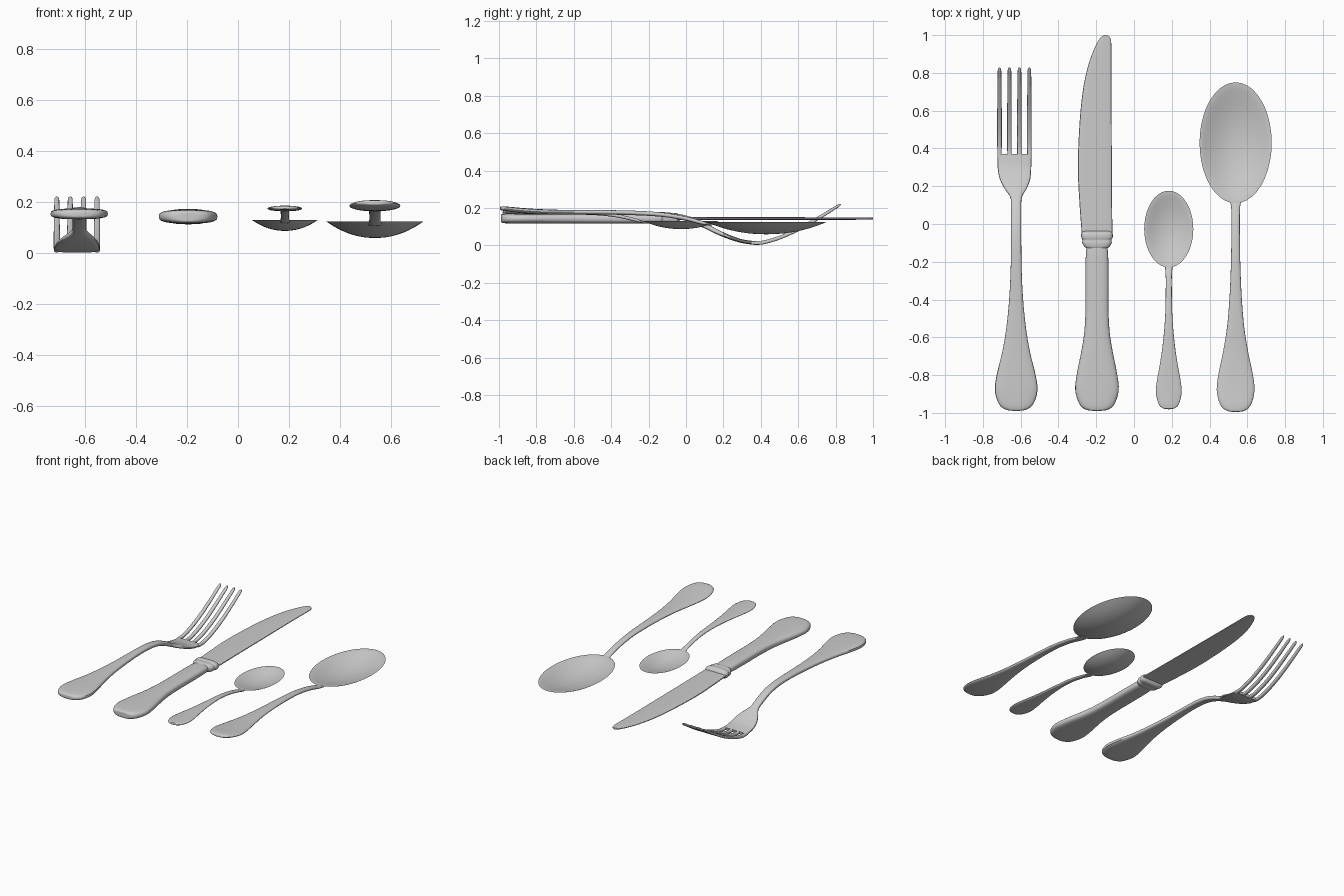
import bpy, math
from mathutils import Vector


def catmull(keys, steps):
    """Smooth curve through a list of equal-length key tuples."""
    k = [Vector(p) for p in keys]
    k = [2 * k[0] - k[1]] + k + [2 * k[-1] - k[-2]]
    out = []
    for i in range(1, len(k) - 2):
        a, b, c, d = k[i - 1:i + 3]
        for s in range(steps):
            u = s / steps
            out.append(0.5 * (2 * b + (c - a) * u + (2 * a - 5 * b + 4 * c - d) * u * u
                              + (3 * b - a - 3 * c + d) * u ** 3))
    return out + [k[-2]]


def make(name, verts, faces, angle=40):
    me = bpy.data.meshes.new(name)
    me.from_pydata(verts, [], faces)
    me.update()
    ob = bpy.data.objects.new(name, me)
    bpy.context.collection.objects.link(ob)
    bpy.ops.object.select_all(action='DESELECT')
    ob.select_set(True)
    bpy.context.view_layer.objects.active = ob
    bpy.ops.object.shade_smooth_by_angle(angle=math.radians(angle))
    return ob


def loft(name, cx, keys, power=2.4, sides=24, steps=4):
    """Superellipse sections along y; key = (y, half width, z, thickness, x shift)."""
    rows = catmull([tuple(k) + (0,) * (5 - len(k)) for k in keys], steps)
    verts, faces = [], []
    for i, (y, w, z, t, dx) in enumerate(rows):
        a, b = rows[max(i - 1, 0)], rows[min(i + 1, len(rows) - 1)]
        tan = Vector((b[0] - a[0], b[2] - a[2])).normalized()
        for j in range(sides):
            c, s = math.cos(math.tau * j / sides), math.sin(math.tau * j / sides)
            px = math.copysign(abs(c) ** (2 / power), c) * max(w, 0.002)
            pn = math.copysign(abs(s) ** (2 / power), s) * max(t, 0.002) / 2
            verts.append((cx + dx + px, y - tan.y * pn, z + tan.x * pn))
    n = sides
    for i in range(len(rows) - 1):
        for j in range(n):
            k = (j + 1) % n
            faces.append((i * n + j, i * n + k, (i + 1) * n + k, (i + 1) * n + j))
    faces.append(tuple(reversed(range(n))))
    faces.append(tuple(range((len(rows) - 1) * n, len(rows) * n)))
    # flip so normals point outward
    return make(name, verts, [tuple(reversed(f)) for f in faces])


def bowl(name, cx, cy, rx, ry, rim, depth, thick, rings=10, sides=40):
    """Hollow oval dish with outer and inner skins joined at the rim."""
    verts, faces = [], []
    for sign, off in ((1, 0), (-1, thick)):
        base = len(verts)
        verts.append((cx, cy, rim - depth + off))
        for r in range(1, rings + 1):
            q = r / rings
            z = rim - depth * (1 - q ** 2.1) + off * (1 - q ** 6 * 0.5) - off * 0.5 * q ** 6
            k = 1 - 0.02 * (off > 0) * q
            for j in range(sides):
                a = math.tau * j / sides
                verts.append((cx + rx * q * k * math.cos(a), cy + ry * q * k * math.sin(a), z))
        for r in range(rings):
            for j in range(sides):
                k = (j + 1) % sides
                o = base + 1 + r * sides
                p = o - sides
                f = (base, o + k, o + j) if r == 0 else (p + j, p + k, o + k, o + j)
                faces.append(f if sign > 0 else tuple(reversed(f)))
    half = len(verts) // 2
    o = half - sides
    for j in range(sides):
        k = (j + 1) % sides
        faces.append((o + j, o + k, o + half + k, o + half + j))
    return make(name, verts, faces)


# fork: handle and head in one sweep
FX = -0.624
loft("fork_handle_and_head", FX, [
    (-0.99, 0.0, 0.153, 0.012), (-0.984, 0.05, 0.153, 0.03), (-0.955, 0.09, 0.153, 0.04),
    (-0.88, 0.113, 0.154, 0.042), (-0.79, 0.101, 0.155, 0.04), (-0.68, 0.074, 0.157, 0.036),
    (-0.55, 0.052, 0.16, 0.032), (-0.4, 0.037, 0.163, 0.03), (-0.24, 0.029, 0.166, 0.028),
    (-0.1, 0.027, 0.162, 0.028), (0.0, 0.027, 0.145, 0.028), (0.08, 0.027, 0.115, 0.028),
    (0.14, 0.03, 0.085, 0.026), (0.19, 0.06, 0.061, 0.024, -0.003),
    (0.24, 0.081, 0.041, 0.022, -0.006), (0.3, 0.089, 0.022, 0.02, -0.009),
    (0.37, 0.09, 0.012, 0.02, -0.009)], power=3)
# fork tines, widened at the root to round the slots
for i in range(4):
    loft(f"fork_tine_{i + 1}", FX - 0.009 + (i - 1.5) * 0.0527, [
        (0.35, 0.011, 0.0135, 0.018), (0.375, 0.0115, 0.0125, 0.02), (0.42, 0.012, 0.017, 0.02),
        (0.5, 0.012, 0.041, 0.02), (0.6, 0.012, 0.085, 0.019), (0.7, 0.011, 0.141, 0.018),
        (0.78, 0.01, 0.19, 0.016), (0.815, 0.009, 0.212, 0.014), (0.828, 0.003, 0.22, 0.005)],
        power=2.8, sides=16)

# knife: handle, ringed bolster, blade
KX = -0.196
loft("knife_handle", KX, [
    (-0.99, 0.0, 0.143, 0.03), (-0.984, 0.055, 0.143, 0.044), (-0.955, 0.092, 0.143, 0.052),
    (-0.88, 0.115, 0.143, 0.054), (-0.79, 0.106, 0.143, 0.054), (-0.68, 0.084, 0.143, 0.054),
    (-0.58, 0.068, 0.143, 0.054), (-0.46, 0.061, 0.143, 0.054), (-0.3, 0.061, 0.143, 0.054),
    (-0.16, 0.059, 0.143, 0.052), (-0.11, 0.052, 0.143, 0.046)], power=3)
loft("knife_bolster", KX, [
    (-0.132, 0.05, 0.143, 0.042), (-0.12, 0.066, 0.143, 0.054), (-0.1, 0.078, 0.143, 0.058),
    (-0.085, 0.076, 0.143, 0.054), (-0.072, 0.083, 0.143, 0.06), (-0.052, 0.083, 0.143, 0.058),
    (-0.042, 0.076, 0.143, 0.04), (-0.036, 0.06, 0.143, 0.018)], power=3)
edges = [(-0.06, -0.276, -0.114), (0.1, -0.288, -0.116), (0.28, -0.297, -0.117),
         (0.45, -0.293, -0.118), (0.6, -0.283, -0.119), (0.73, -0.267, -0.12),
         (0.83, -0.245, -0.12), (0.9, -0.222, -0.12), (0.95, -0.2, -0.12),
         (0.98, -0.182, -0.124), (0.995, -0.168, -0.135), (1.0, -0.153, -0.15)]
loft("knife_blade", 0, [(y, (r - l) / 2, 0.143, 0.018 - 0.006 * max(y, 0), (l + r) / 2)
                        for y, l, r in edges], power=3)

# tablespoon
SX = 0.538
loft("tablespoon_handle", SX, [
    (-0.995, 0.0, 0.198, 0.01), (-0.988, 0.048, 0.197, 0.02), (-0.955, 0.082, 0.194, 0.026),
    (-0.88, 0.1, 0.186, 0.028), (-0.79, 0.09, 0.18, 0.028), (-0.68, 0.067, 0.177, 0.026),
    (-0.55, 0.046, 0.177, 0.025), (-0.4, 0.033, 0.176, 0.024), (-0.25, 0.026, 0.172, 0.024),
    (-0.12, 0.023, 0.163, 0.023), (0.0, 0.022, 0.143, 0.022), (0.08, 0.023, 0.122, 0.02),
    (0.12, 0.028, 0.113, 0.012), (0.14, 0.024, 0.108, 0.006)])
bowl("tablespoon_bowl", SX, 0.43, 0.191, 0.32, 0.124, 0.065, 0.012)

# teaspoon
TX = 0.184
loft("teaspoon_handle", TX, [
    (-0.98, 0.0, 0.179, 0.008), (-0.975, 0.032, 0.178, 0.014), (-0.95, 0.055, 0.177, 0.018),
    (-0.89, 0.068, 0.175, 0.02), (-0.82, 0.061, 0.174, 0.02), (-0.73, 0.045, 0.174, 0.019),
    (-0.63, 0.031, 0.174, 0.018), (-0.52, 0.021, 0.172, 0.018), (-0.43, 0.017, 0.166, 0.018),
    (-0.35, 0.016, 0.154, 0.017), (-0.28, 0.016, 0.138, 0.016), (-0.23, 0.019, 0.124, 0.012),
    (-0.205, 0.016, 0.119, 0.006)])
bowl("teaspoon_bowl", TX, -0.027, 0.13, 0.203, 0.13, 0.043, 0.009)
